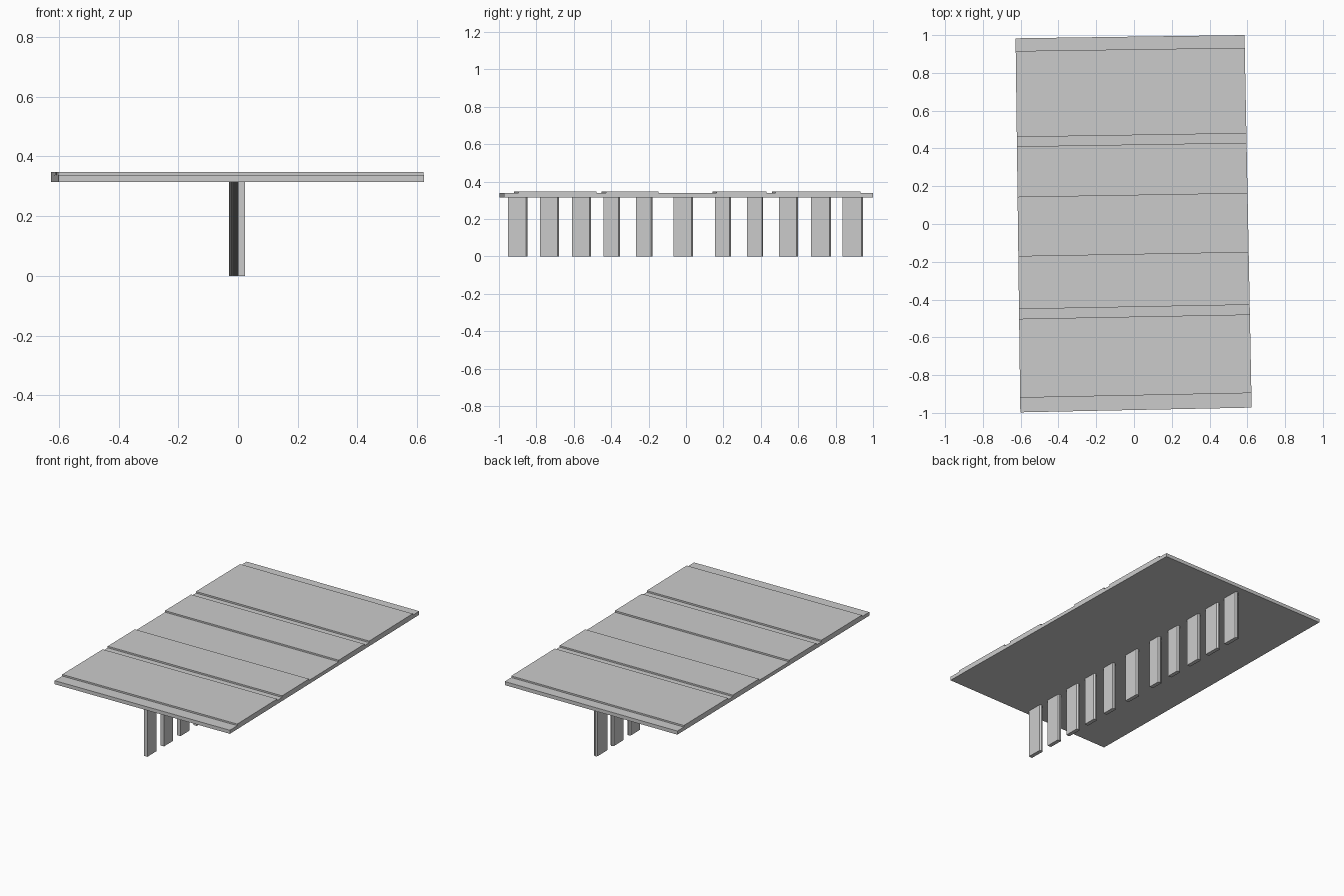
import bpy, bmesh
from mathutils import Vector

if "Cube" in bpy.data.objects:
    bpy.data.objects.remove(bpy.data.objects["Cube"])

# Slab corners seen from above (slightly skewed rectangle)
FL, FR = Vector((-0.602, -0.997)), Vector((0.623, -0.972))
BL, BR = Vector((-0.627, 0.983)), Vector((0.585, 1.0))
Z_BOTTOM, Z_LOW, Z_HIGH = 0.315, 0.338, 0.348


def add_prism(name, ring_a, ring_b):
    """Closed solid between two matching outlines."""
    bm = bmesh.new()
    a = [bm.verts.new(p) for p in ring_a]
    b = [bm.verts.new(p) for p in ring_b]
    n = len(a)
    bm.faces.new(a)
    bm.faces.new(b[::-1])
    for i in range(n):
        j = (i + 1) % n
        bm.faces.new((a[j], a[i], b[i], b[j]))
    bmesh.ops.recalc_face_normals(bm, faces=bm.faces)
    mesh = bpy.data.meshes.new(name)
    bm.to_mesh(mesh)
    bm.free()
    obj = bpy.data.objects.new(name, mesh)
    bpy.context.collection.objects.link(obj)
    return obj


# Deck: stepped side profile swept from left edge to right edge
raised = [(0.039, 0.25), (0.276, 0.418), (0.575, 0.711), (0.736, 0.966)]
profile = [(0, Z_BOTTOM), (0, Z_LOW)]
for start, end in raised:
    profile += [(start, Z_LOW), (start, Z_HIGH), (end, Z_HIGH), (end, Z_LOW)]
profile += [(1, Z_LOW), (1, Z_BOTTOM)]
left = [(*FL.lerp(BL, v), z) for v, z in profile]
right = [(*FR.lerp(BR, v), z) for v, z in profile]
add_prism("deck", left, right)

# Row of thin piers following the deck's slight skew, back ends bevelled
piers = [(-0.953, -0.848), (-0.78, -0.68), (-0.61, -0.508), (-0.44, -0.352),
         (-0.268, -0.18), (-0.067, 0.037), (0.155, 0.24), (0.325, 0.413),
         (0.498, 0.60), (0.668, 0.775), (0.838, 0.946)]
HALF, CUT = 0.0125, 0.008


def axis_x(y):
    return -0.003 - 0.0155 * y


for i, (y0, y1) in enumerate(piers):
    plan = [(-HALF, y0), (HALF, y0), (HALF, y1 - CUT),
            (HALF - CUT, y1), (-HALF + CUT, y1), (-HALF, y1 - CUT)]
    plan = [(axis_x(y) + x, y) for x, y in plan]
    add_prism(f"pier_{i + 1}", [(x, y, 0) for x, y in plan],
              [(x, y, Z_BOTTOM) for x, y in plan])
